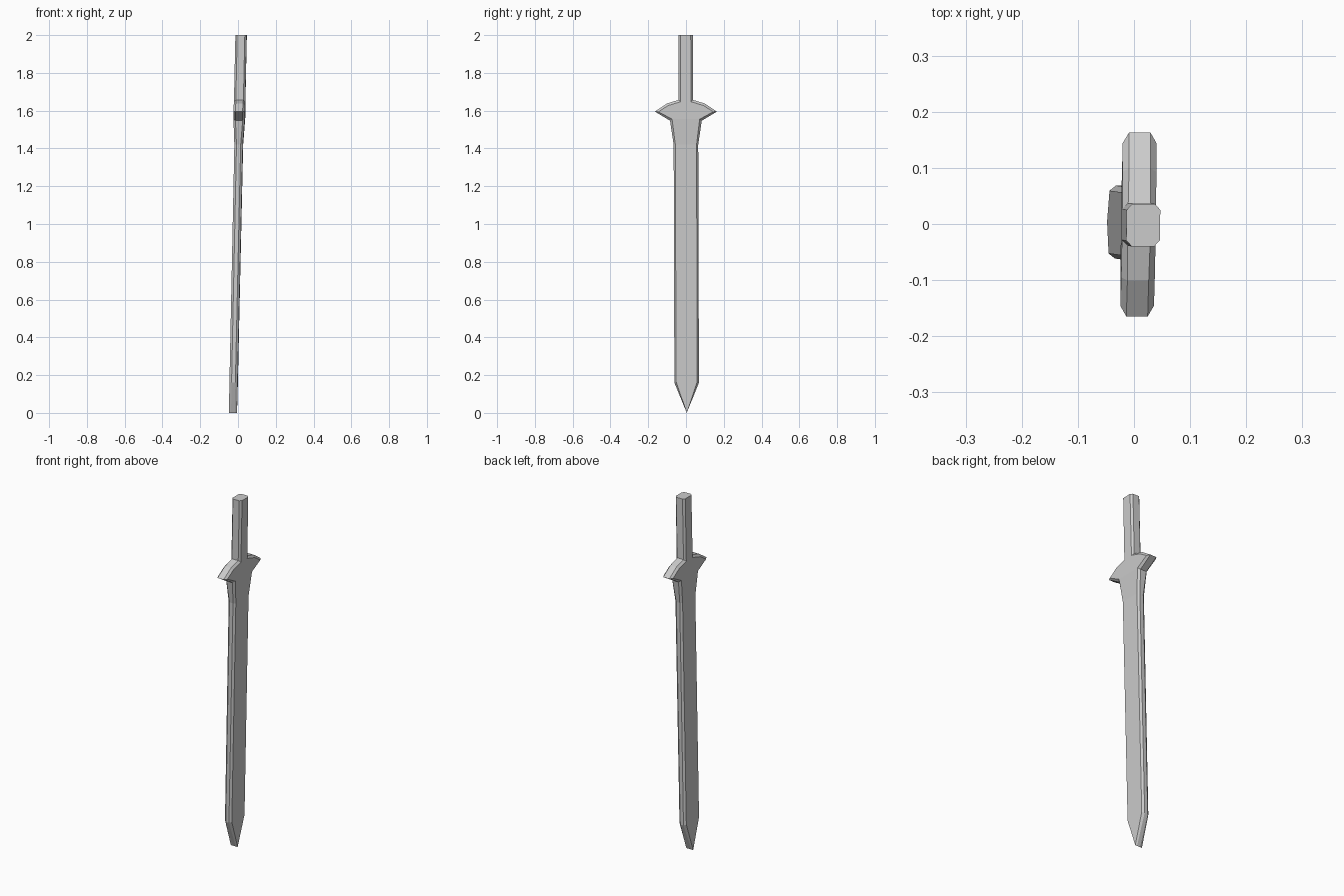
import bpy, bmesh

if "Cube" in bpy.data.objects:
    bpy.data.objects.remove(bpy.data.objects["Cube"])

# Profile rows: (outline half-width, outline z, face half-width, face z, half thickness, side half thickness)
ROWS = [
    (0.0,   0.0,   0.0,   0.0,   0.0215, 0.010),   # point
    (0.065, 0.16,  0.056, 0.165, 0.0215, 0.010),   # point shoulder
    (0.065, 1.42,  0.056, 1.42,  0.0225, 0.011),   # blade root
    (0.084, 1.547, 0.073, 1.555, 0.030,  0.019),   # under guard
    (0.164, 1.595, 0.145, 1.594, 0.030,  0.019),   # guard tip
    (0.100, 1.638, 0.094, 1.627, 0.030,  0.019),   # guard upper slope
    (0.038, 1.657, 0.028, 1.647, 0.030,  0.020),   # grip base
    (0.038, 2.0,   0.027, 2.0,   0.030,  0.020),   # grip end
]


def place(x, y, z):
    """Slight lean and twist of the whole sword."""
    return (x - 0.0265 + 0.0215 * z + 0.015 * y, y + 0.004 - 0.003 * z, z)


def ring(row):
    """Bevelled cross-section, counter-clockwise from the front ridge."""
    w, z, wf, zf, t, s = row
    half = [(t, 0, zf), (t, wf, zf), (s, w, z), (-s, w, z), (-t, wf, zf)]
    other = [(-x, -y, zz) for x, y, zz in half]
    return [place(*p) for p in half + other]


def make_part(name, rows, cap=False):
    bm = bmesh.new()
    rings = [[bm.verts.new(p) for p in ring(r)] for r in rows]
    n = len(rings[0])
    for a, b in zip(rings, rings[1:]):
        for i in range(n):
            j = (i + 1) % n
            bm.faces.new((a[i], a[j], b[j], b[i]))
    if cap:
        bm.faces.new(rings[-1])
    # Collapse the coincident vertices at the point
    bmesh.ops.remove_doubles(bm, verts=bm.verts, dist=0.0001)
    mesh = bpy.data.meshes.new(name)
    bm.to_mesh(mesh)
    bm.free()
    obj = bpy.data.objects.new(name, mesh)
    bpy.context.collection.objects.link(obj)
    return obj


# Parts share their boundary rings so the sword reads as one solid
make_part("blade", ROWS[0:4])
make_part("guard", ROWS[3:7])
make_part("grip", ROWS[6:8], cap=True)
